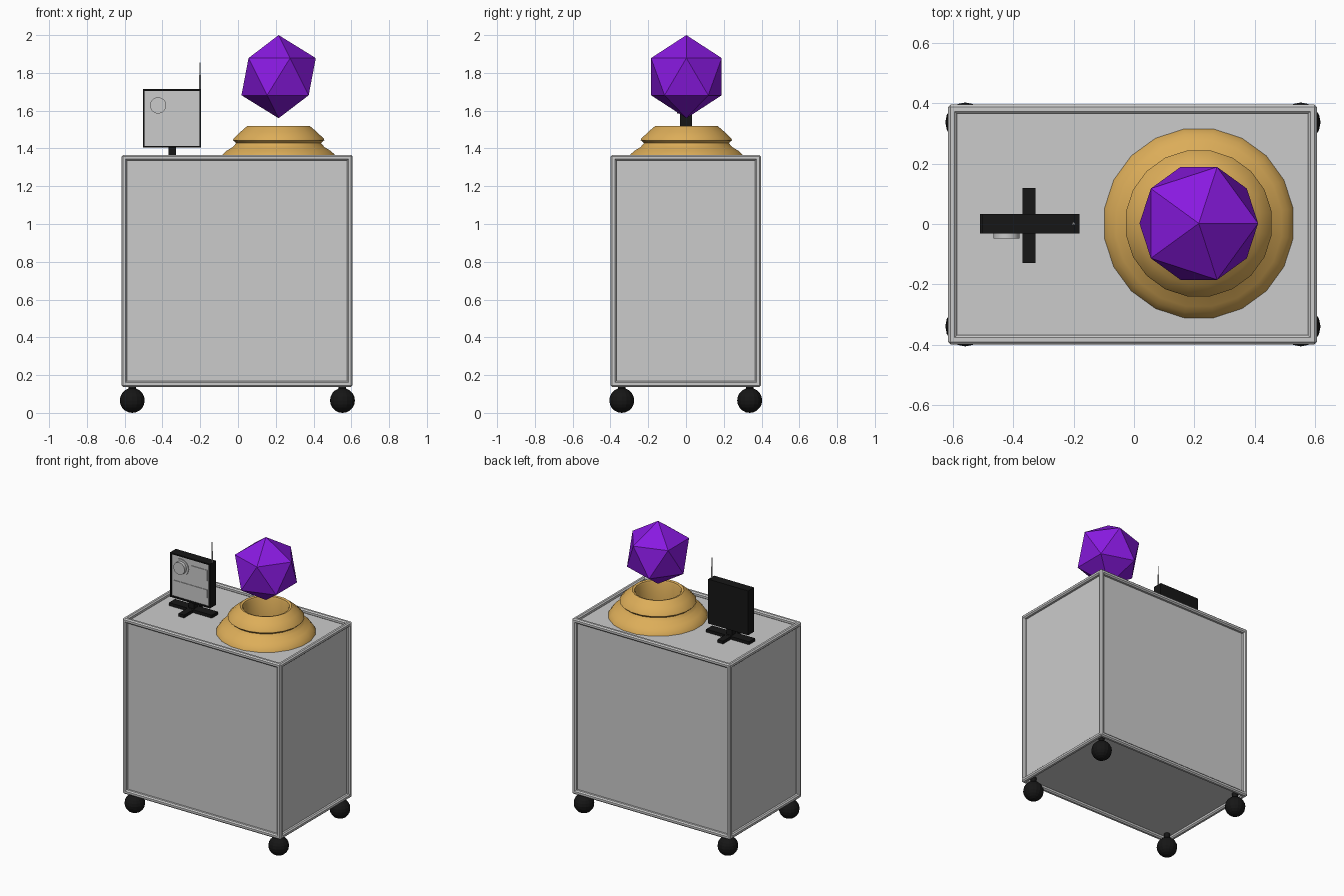
import bpy, math
from mathutils import Vector

if "Cube" in bpy.data.objects:
    bpy.data.objects.remove(bpy.data.objects["Cube"])


def material(name, rgb):
    m = bpy.data.materials.new(name)
    m.diffuse_color = (*rgb, 1)
    m.use_nodes = True
    m.node_tree.nodes["Principled BSDF"].inputs["Base Color"].default_value = m.diffuse_color
    return m


BLACK = material("black", (0.008, 0.008, 0.008))
GOLD = material("gold", (0.72, 0.42, 0.10))
PURPLE = material("purple", (0.25, 0.01, 0.75))


def finish(name, mat=None):
    ob = bpy.context.object
    ob.name = name
    if mat:
        ob.data.materials.append(mat)
    return ob


def box(name, lo, hi, mat=None, bevel=0):
    lo, hi = Vector(lo), Vector(hi)
    bpy.ops.mesh.primitive_cube_add(size=1, location=(lo + hi) / 2)
    ob = finish(name, mat)
    ob.scale = hi - lo
    bpy.ops.object.transform_apply(location=False, rotation=False, scale=True)
    if bevel:
        mod = ob.modifiers.new("bevel", 'BEVEL')
        mod.width, mod.segments = bevel, 1
    return ob


def cylinder(name, r, depth, loc, mat=None, rot=(0, 0, 0), sides=24):
    bpy.ops.mesh.primitive_cylinder_add(vertices=sides, radius=r, depth=depth,
                                        location=loc, rotation=rot)
    ob = finish(name, mat)
    bpy.ops.object.shade_smooth_by_angle()
    return ob


# Cabinet: panels set slightly inside a frame of twelve edge bars
LO, HI = Vector((-0.617, -0.399, 0.138)), Vector((0.607, 0.396, 1.365))
BAR, INSET = 0.03, 0.025
box("cabinet_panels", LO + Vector((INSET,) * 3), HI - Vector((INSET,) * 3))
for axis in range(3):
    u, v = (axis + 1) % 3, (axis + 2) % 3
    for su in (0, 1):
        for sv in (0, 1):
            a, b = LO.copy(), HI.copy()
            for k, s in ((u, su), (v, sv)):
                if s:
                    a[k] = HI[k] - BAR
                else:
                    b[k] = LO[k] + BAR
            box(f"frame_bar_{'xyz'[axis]}{su}{sv}", a, b, bevel=0.008)

# Ball casters
for i, x in enumerate((-0.56, 0.553)):
    for j, y in enumerate((-0.34, 0.337)):
        bpy.ops.mesh.primitive_uv_sphere_add(segments=16, ring_count=10, radius=0.066,
                                             location=(x, y, 0.066))
        finish(f"caster_{i}{j}", BLACK)
        cylinder(f"caster_stem_{i}{j}", 0.02, 0.07, (x, y, 0.135), BLACK, sides=12)

# Hollow stepped pedestal, lathed from a profile of (radius, height)
TOP = HI.z - INSET
profile = [(0.145, TOP), (0.317, TOP), (0.312, 1.352), (0.298, 1.37), (0.278, 1.388),
           (0.246, 1.407), (0.236, 1.418), (0.228, 1.428), (0.234, 1.435), (0.245, 1.443),
           (0.242, 1.452), (0.205, 1.487), (0.176, 1.512), (0.165, 1.52), (0.150, 1.516),
           (0.145, 1.505)]
SIDES, CX = 20, 0.215
verts, faces = [], []
n = len(profile)
for s in range(SIDES):
    t = (s + 0.5) * math.tau / SIDES
    verts += [(CX + r * math.cos(t), 0.002 + r * math.sin(t), z) for r, z in profile]
    e = (s + 1) % SIDES
    faces += [(s * n + k, e * n + k, e * n + (k + 1) % n, s * n + (k + 1) % n)
              for k in range(n)]
me = bpy.data.meshes.new("pedestal")
me.from_pydata(verts, [], faces)
ped = bpy.data.objects.new("pedestal", me)
bpy.context.collection.objects.link(ped)
me.materials.append(GOLD)
bpy.ops.object.select_all(action='DESELECT')
ped.select_set(True)
bpy.context.view_layer.objects.active = ped
bpy.ops.object.shade_smooth_by_angle(angle=math.radians(35))

# Floating crystal
bpy.ops.mesh.primitive_ico_sphere_add(subdivisions=1, radius=0.22, location=(CX, 0.002, 1.78))
finish("crystal", PURPLE)

# Monitor stand
SX = -0.348
box("stand_foot_long", (-0.511, -0.032, TOP), (-0.18, 0.034, TOP + 0.021), BLACK)
box("stand_foot_cross", (SX - 0.022, -0.13, TOP), (SX + 0.022, 0.119, TOP + 0.02), BLACK)
box("stand_post", (SX - 0.021, -0.021, TOP + 0.01), (SX + 0.021, 0.021, 1.42), BLACK)

# Monitor: black back, raised rim, grey face
X0, X1, Z0, Z1, RIM = -0.504, -0.195, 1.404, 1.714, 0.009
box("monitor_back", (X0, -0.018, Z0), (X1, 0.033, Z1), BLACK)
for name, a, b in (("left", (X0, Z0), (X0 + RIM, Z1)), ("right", (X1 - RIM, Z0), (X1, Z1)),
                   ("bottom", (X0, Z0), (X1, Z0 + RIM)), ("top", (X0, Z1 - RIM), (X1, Z1))):
    box(f"monitor_rim_{name}", (a[0], -0.032, a[1]), (b[0], -0.018, b[1]), BLACK)
box("monitor_face", (X0 + RIM, -0.022, Z0 + RIM), (X1 - RIM, -0.017, Z1 - RIM))

# Face controls
box("display_small", (-0.352, -0.026, 1.588), (-0.22, -0.02, 1.661))
box("display_wide", (-0.484, -0.026, 1.47), (-0.22, -0.02, 1.524))
FRONT = (math.pi / 2, 0, 0)
cylinder("dial_ring", 0.058, 0.008, (-0.423, -0.023, 1.628), rot=FRONT)
cylinder("dial", 0.043, 0.03, (-0.423, -0.033, 1.628), rot=FRONT)

# Telescopic antenna
cylinder("antenna_lower", 0.005, 0.09, (-0.201, 0.001, 1.745), sides=10)
cylinder("antenna_upper", 0.003, 0.09, (-0.201, 0.001, 1.81), sides=10)
